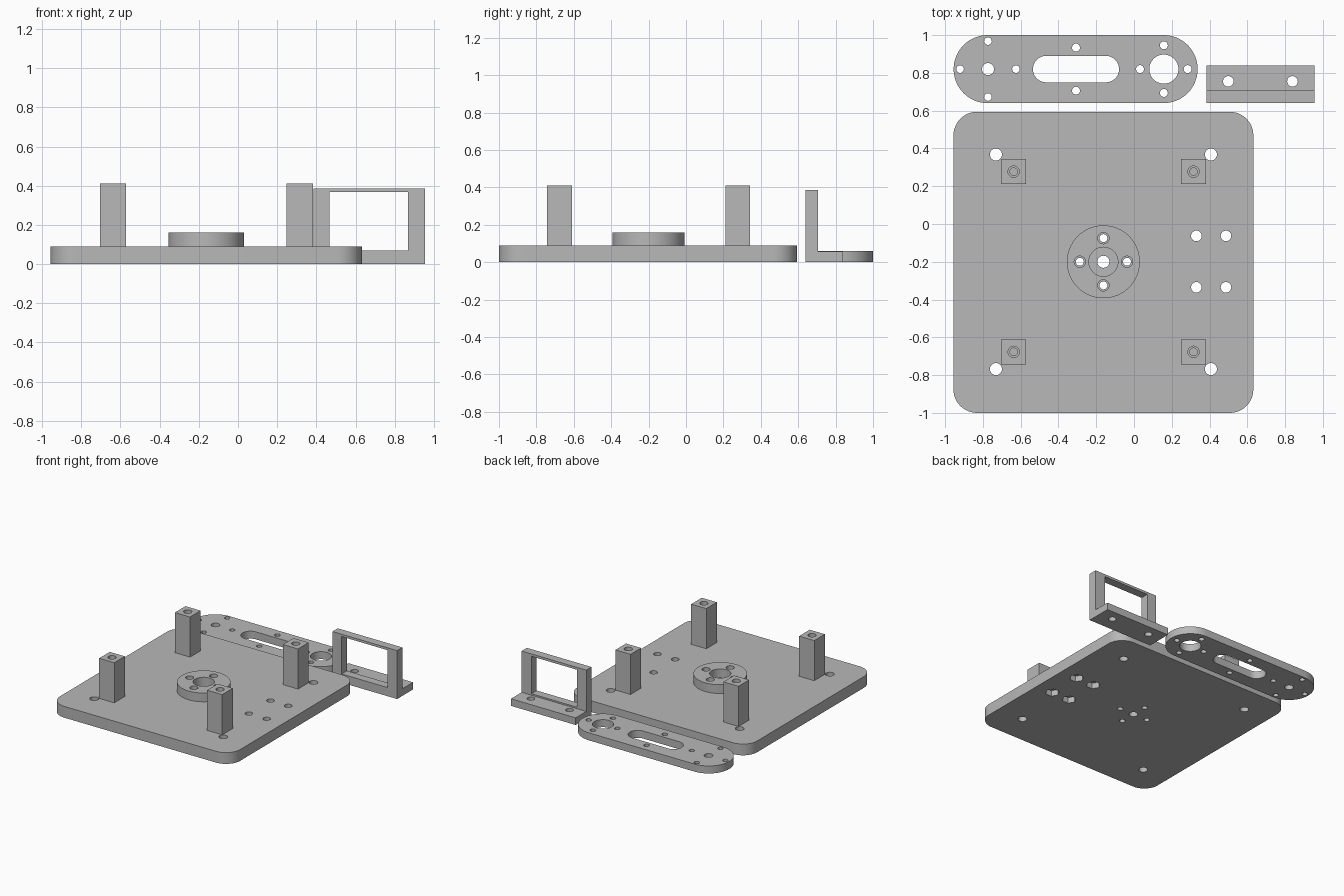
import bpy, bmesh, math

cube = bpy.data.objects.get("Cube")
if cube:
    bpy.data.objects.remove(cube, do_unlink=True)

grey = bpy.data.materials.new("matte grey")
grey.use_nodes = True
colour = (0.48, 0.48, 0.48, 1)
grey.diffuse_color = colour
grey.node_tree.nodes["Principled BSDF"].inputs["Base Color"].default_value = colour


def rounded(cx, cy, w, h, r=0, steps=12):
    """Outline of a rectangle with rounded corners."""
    if r == 0:
        steps = 0
    pts = []
    for k, (sx, sy) in enumerate([(1, 1), (-1, 1), (-1, -1), (1, -1)]):
        for i in range(steps + 1):
            a = math.pi / 2 * (k + i / max(steps, 1))
            pts.append((cx + sx * (w / 2 - r) + r * math.cos(a),
                        cy + sy * (h / 2 - r) + r * math.sin(a)))
    return pts


def circle(cx, cy, r, sides=32):
    return [(cx + r * math.cos(math.tau * i / sides),
             cy + r * math.sin(math.tau * i / sides)) for i in range(sides)]


def prisms(name, outlines, z0, z1):
    """One mesh object made of upright prisms."""
    bm = bmesh.new()
    for pts in outlines:
        base = bm.faces.new([bm.verts.new((x, y, z0)) for x, y in pts])
        top = bmesh.ops.extrude_face_region(bm, geom=[base])["geom"]
        bmesh.ops.translate(bm, vec=(0, 0, z1 - z0),
                            verts=[v for v in top if isinstance(v, bmesh.types.BMVert)])
    bmesh.ops.remove_doubles(bm, verts=bm.verts, dist=1e-5)
    bmesh.ops.recalc_face_normals(bm, faces=bm.faces)
    mesh = bpy.data.meshes.new(name)
    bm.to_mesh(mesh)
    bm.free()
    mesh.materials.append(grey)
    obj = bpy.data.objects.new(name, mesh)
    bpy.context.collection.objects.link(obj)
    return obj


def activate(obj):
    bpy.ops.object.select_all(action='DESELECT')
    obj.select_set(True)
    bpy.context.view_layer.objects.active = obj


def cut(obj, outlines, z0, z1):
    cutter = prisms("cutter", outlines, z0, z1)
    cutter.hide_render = True
    mod = obj.modifiers.new("cut", 'BOOLEAN')
    mod.operation, mod.solver, mod.object = 'DIFFERENCE', 'EXACT', cutter
    activate(obj)
    bpy.ops.object.modifier_apply(modifier=mod.name)
    bpy.data.objects.remove(cutter, do_unlink=True)


def smooth(obj):
    activate(obj)
    bpy.ops.object.shade_smooth_by_angle(angle=math.radians(30))


def around(cx, cy, dx, dy, r):
    """Four holes in a cross pattern."""
    return [circle(cx + sx * dx, cy + sy * dy, r, 24)
            for sx, sy in [(1, 0), (-1, 0), (0, 1), (0, -1)]]


LOW, HIGH = -0.1, 0.6
HUB = (-0.162, -0.2)
T = 0.09

# Base plate with mounting holes and hexagonal nut pockets underneath
base = prisms("base_plate", [rounded(-0.162, -0.203, 1.588, 1.594, 0.125)], 0, T)
switch_holes = [(x, y) for x in (0.33, 0.487) for y in (-0.063, -0.335)]
holes = [circle(x, y, 0.032) for x in (-0.731, 0.407) for y in (0.368, -0.768)]
holes += [circle(x, y, 0.028) for x, y in switch_holes]
holes += [circle(*HUB, 0.032)] + around(*HUB, 0.125, 0.125, 0.021)
cut(base, holes, LOW, HIGH)
cut(base, [circle(x, y, 0.052, 6) for x, y in switch_holes], LOW, 0.045)
smooth(base)

# Raised hub with a wide centre bore
hub = prisms("hub", [circle(*HUB, 0.193, 64)], T, 0.16)
cut(hub, [circle(*HUB, 0.077, 48)] + around(*HUB, 0.125, 0.125, 0.03), LOW, HIGH)
smooth(hub)

# Four posts with stepped blind screw holes
for side, x in (("right", -0.637), ("left", 0.315)):
    for end, y in (("front", -0.677), ("back", 0.277)):
        post = prisms(f"post_{end}_{side}", [rounded(x, y, 0.133, 0.133)], T, 0.41)
        cut(post, [circle(x, y, 0.02, 24)], 0.2, HIGH)
        cut(post, [circle(x, y, 0.03, 24)], 0.35, HIGH)
        smooth(post)

# Long arm with rounded ends, slot and hole patterns
AY = 0.82
arm = prisms("arm", [rounded(-0.309, AY, 1.292, 0.36, 0.18, 16)], 0, 0.06)
holes = [rounded(-0.307, AY, 0.456, 0.14, 0.07), circle(-0.773, AY, 0.032),
         circle(0.158, AY, 0.077, 48)]
holes += around(-0.773, AY, 0.148, 0.148, 0.02) + around(0.158, AY, 0.126, 0.126, 0.021)
holes += [circle(-0.307, AY + s * 0.114, 0.021, 24) for s in (-1, 1)]
cut(arm, holes, LOW, HIGH)
smooth(arm)

# Angle bracket: windowed wall and drilled foot
wall = prisms("bracket_wall", [rounded(0.67, 0.673, 0.57, 0.066)], 0, 0.386)
cut(wall, [rounded(0.667, 0.673, 0.402, 0.2)], 0.069, 0.367)
foot = prisms("bracket_foot", [rounded(0.67, 0.773, 0.57, 0.134)], 0, 0.057)
cut(foot, [circle(x, 0.755, 0.028) for x in (0.499, 0.839)], LOW, HIGH)
smooth(foot)
